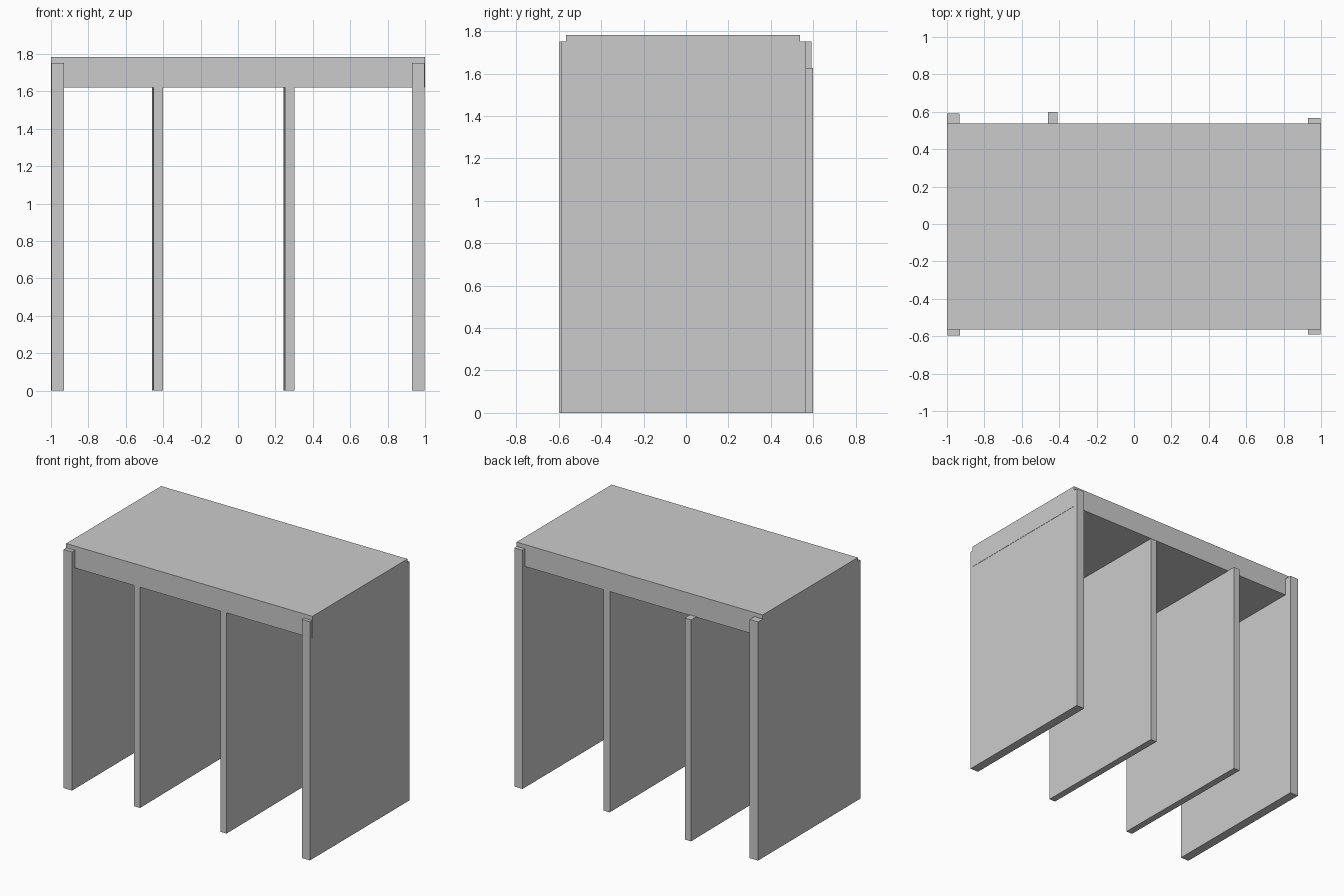
import bpy
import bmesh

if "Cube" in bpy.data.objects:
    bpy.data.objects.remove(bpy.data.objects["Cube"])


def panel(name, x0, x1, y0, y1, z0, z1, back_shift=0.0):
    """Box panel; back_shift slides its back edge sideways for a slight skew."""
    bm = bmesh.new()
    bmesh.ops.create_cube(bm, size=1)
    for v in bm.verts:
        back = v.co.y > 0
        v.co.x = (x1 if v.co.x > 0 else x0) + (back_shift if back else 0)
        v.co.y = y1 if back else y0
        v.co.z = z1 if v.co.z > 0 else z0
    mesh = bpy.data.meshes.new(name)
    bm.to_mesh(mesh)
    bm.free()
    obj = bpy.data.objects.new(name, mesh)
    bpy.context.collection.objects.link(obj)
    return obj


# Thick top slab
panel("top_slab", -1, 1, -0.565, 0.538, 1.622, 1.783)

# Outer side panels, standing proud of the slab front and back
panel("left_side_panel", -0.998, -0.93, -0.597, 0.592, 0, 1.752, -0.002)
panel("right_side_panel", 0.931, 0.998, -0.59, 0.567, 0, 1.752)

# Inner dividers under the slab, set very slightly askew
panel("left_divider", -0.453, -0.402, -0.562, 0.6, 0, 1.626, -0.008)
panel("right_divider", 0.25, 0.301, -0.562, 0.536, 0, 1.622, -0.006)
